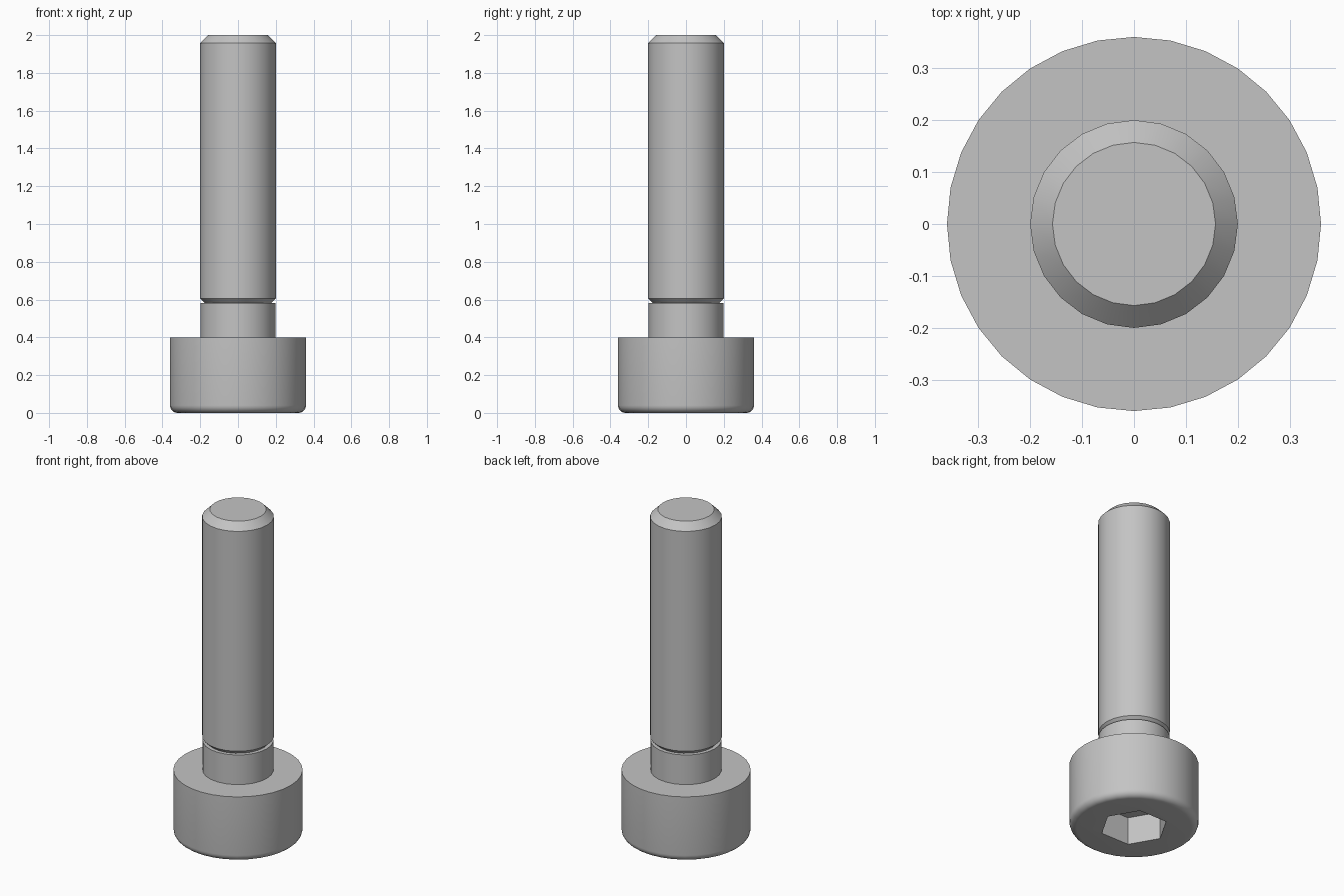
import bpy
import bmesh
import math

old = bpy.data.objects.get("Cube")
if old:
    bpy.data.objects.remove(old, do_unlink=True)

steel = bpy.data.materials.new("grey steel")
steel.use_nodes = True
colour = (0.55, 0.55, 0.55, 1)
steel.diffuse_color = colour
steel.node_tree.nodes["Principled BSDF"].inputs["Base Color"].default_value = colour


def lathe(name, profile, sides):
    """Turn a (radius, height) profile, running from axis to axis, around z."""
    bm = bmesh.new()
    verts = [bm.verts.new((0, r, z)) for r, z in profile]
    edges = [bm.edges.new(pair) for pair in zip(verts, verts[1:])]
    bmesh.ops.spin(bm, geom=verts + edges, cent=(0, 0, 0), axis=(0, 0, 1),
                   angle=2 * math.pi, steps=sides, use_merge=True)
    bmesh.ops.remove_doubles(bm, verts=bm.verts, dist=1e-5)
    # Turn the end fans into single flat caps
    for v in [v for v in bm.verts if math.hypot(v.co.x, v.co.y) < 1e-5]:
        bmesh.ops.dissolve_verts(bm, verts=[v])
    bmesh.ops.recalc_face_normals(bm, faces=bm.faces)
    mesh = bpy.data.meshes.new(name)
    bm.to_mesh(mesh)
    bm.free()
    mesh.materials.append(steel)
    obj = bpy.data.objects.new(name, mesh)
    bpy.context.collection.objects.link(obj)
    return obj


def smooth(obj):
    bpy.ops.object.select_all(action="DESELECT")
    obj.select_set(True)
    bpy.context.view_layer.objects.active = obj
    bpy.ops.object.shade_smooth_by_angle(angle=math.radians(30))


# Head with a rounded lower rim
R, H, FILLET, STEPS = 0.36, 0.4, 0.04, 6
rim = []
for i in range(STEPS + 1):
    a = math.pi / 2 * i / STEPS
    rim.append((R - FILLET + FILLET * math.sin(a), FILLET - FILLET * math.cos(a)))
head = lathe("head", [(0, 0)] + rim + [(R, H), (0, H)], 32)

# Hexagonal socket cut into the underside of the head
DEPTH = 0.17
bpy.ops.mesh.primitive_cylinder_add(vertices=6, radius=0.19, depth=2 * DEPTH,
                                    rotation=(0, 0, math.pi / 6))
cutter = bpy.context.object
cutter.name = "socket_cutter"
cutter.hide_render = True
cutter.data.materials.append(steel)
cut = head.modifiers.new("socket", "BOOLEAN")
cut.operation = "DIFFERENCE"
cut.solver = "EXACT"
cut.object = cutter
bpy.context.view_layer.objects.active = head
bpy.ops.object.modifier_apply(modifier=cut.name)
bpy.data.objects.remove(cutter, do_unlink=True)

# Plain collar above the head
collar = lathe("collar", [(0, 0.39), (0.198, 0.39), (0.198, 0.582), (0, 0.582)], 24)

# Long shank, chamfered at both ends
shank = lathe("shank", [(0, 0.57), (0.163, 0.57), (0.2, 0.606), (0.2, 1.957),
                        (0.157, 2), (0, 2)], 24)

for part in (head, collar, shank):
    smooth(part)
